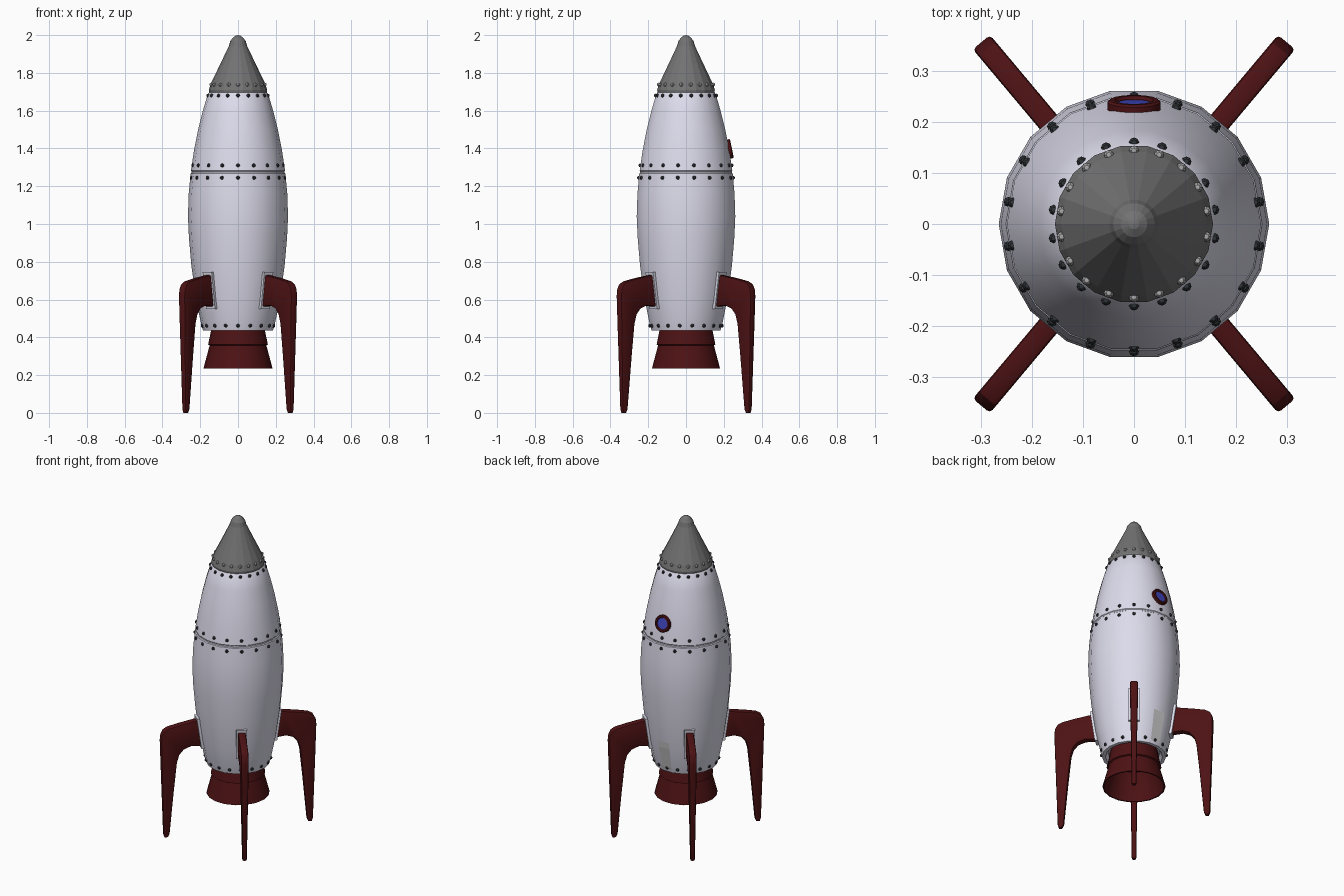
import bpy, bmesh
from math import sin, cos, pi, radians
from mathutils import Matrix, Vector

if "Cube" in bpy.data.objects:
    bpy.data.objects.remove(bpy.data.objects["Cube"])

N = 18                       # sides of the hull
FLAT = cos(pi / N)           # radius factor at a facet centre


def material(name, rgb):
    m = bpy.data.materials.new(name)
    m.diffuse_color = (*rgb, 1)
    m.use_nodes = True
    m.node_tree.nodes["Principled BSDF"].inputs["Base Color"].default_value = m.diffuse_color
    return m


WHITE = material("hull_white", (0.72, 0.71, 0.83))
RED = material("dark_red", (0.075, 0.006, 0.007))
GREY = material("nose_grey", (0.17, 0.17, 0.17))
DARK = material("rivet_dark", (0.03, 0.035, 0.04))
LIGHT = material("rivet_light", (0.4, 0.4, 0.4))
BLUE = material("glass_blue", (0.05, 0.06, 0.5))


def finish(name, bm, mat, smooth=True, matrix=None):
    bmesh.ops.remove_doubles(bm, verts=bm.verts, dist=1e-5)
    bmesh.ops.recalc_face_normals(bm, faces=bm.faces)
    me = bpy.data.meshes.new(name)
    bm.to_mesh(me)
    bm.free()
    ob = bpy.data.objects.new(name, me)
    bpy.context.collection.objects.link(ob)
    if mat:
        me.materials.append(mat)
    if matrix:
        ob.matrix_world = matrix
    if smooth:
        bpy.ops.object.select_all(action='DESELECT')
        ob.select_set(True)
        bpy.context.view_layer.objects.active = ob
        bpy.ops.object.shade_smooth_by_angle(angle=radians(30))
    return ob


def lathe(name, profile, mat, closed=False, **kw):
    """Spin an (r, z) profile around z."""
    bm = bmesh.new()
    rings = [[bm.verts.new((r * cos(2 * pi * i / N), r * sin(2 * pi * i / N), z))
              for i in range(N)] for r, z in profile]
    pairs = list(zip(rings, rings[1:]))
    if closed:
        pairs.append((rings[-1], rings[0]))
    for a, b in pairs:
        for i in range(N):
            j = (i + 1) % N
            bm.faces.new((a[i], a[j], b[j], b[i]))
    return finish(name, bm, mat, **kw)


def slab(name, outline, half, mat, angle, bevel=0):
    """Extrude an (r, z) outline to a thickness given by half(z), turned about z."""
    bm = bmesh.new()
    sides = [[bm.verts.new((r, s * half(z), z)) for r, z in outline] for s in (-1, 1)]
    for side in sides:
        bm.faces.new(side)
    n = len(outline)
    for i in range(n):
        j = (i + 1) % n
        bm.faces.new((sides[0][i], sides[0][j], sides[1][j], sides[1][i]))
    if bevel:
        rim = [e for e in bm.edges if abs(e.verts[0].co.y - e.verts[1].co.y) < 0.01]
        bmesh.ops.recalc_face_normals(bm, faces=bm.faces)
        bmesh.ops.bevel(bm, geom=rim, offset=bevel, segments=2, profile=0.5, affect='EDGES')
    return finish(name, bm, mat, matrix=Matrix.Rotation(radians(angle), 4, 'Z'))


# hull with a seam groove
hull = [(0.185, 0.435), (0.195, 0.47), (0.222, 0.6), (0.247, 0.78), (0.26, 0.93),
        (0.265, 1.04), (0.261, 1.16), (0.251, 1.267), (0.246, 1.271), (0.246, 1.279),
        (0.249, 1.283), (0.233, 1.39), (0.211, 1.5), (0.186, 1.6), (0.159, 1.69)]
lathe("hull", [(0, 0.46), (0.15, 0.46), (0.165, 0.435)] + hull + [(0.15, 1.7), (0, 1.7)], WHITE)


def hull_radius(z):
    for (r0, z0), (r1, z1) in zip(hull, hull[1:]):
        if z0 <= z <= z1:
            return r0 + (r1 - r0) * (z - z0) / (z1 - z0)


# nose cone
lathe("nose_cone", [(0, 1.697), (0.153, 1.697), (0.155, 1.71), (0.143, 1.745), (0.09, 1.855),
                    (0.048, 1.943), (0.041, 1.968), (0.026, 1.988), (0.01, 1.998), (0, 2.0)],
      GREY, smooth=False)

# engine nozzle, hollow from below
lathe("nozzle", [(0, 0.46), (0.14, 0.46), (0.143, 0.435), (0.158, 0.362), (0.15, 0.358),
                 (0.183, 0.235), (0.175, 0.235), (0.14, 0.36), (0.12, 0.4), (0, 0.4)], RED)


# rivet rings, one rivet per facet
def rivets(name, r, z, mat):
    bm = bmesh.new()
    for i in range(N):
        a = 2 * pi * (i + 0.5) / N
        bmesh.ops.create_uvsphere(bm, u_segments=8, v_segments=6, radius=0.01,
                                  matrix=Matrix.Translation((r * cos(a), r * sin(a), z)))
    finish(name, bm, mat)


for tag, z in (("top", 1.68), ("upper_seam", 1.31), ("lower_seam", 1.245), ("bottom", 0.462)):
    rivets(tag + "_rivets", hull_radius(z) * FLAT, z, DARK)
rivets("nose_rivets", 0.146 * FLAT, 1.738, LIGHT)

# four fins with mounting brackets
fin = [(0.21, 0.735), (0.27, 0.726), (0.35, 0.712), (0.42, 0.697), (0.447, 0.682),
       (0.461, 0.655), (0.465, 0.62), (0.461, 0.48), (0.447, 0.02), (0.44, 0.0), (0.42, 0.0),
       (0.411, 0.02), (0.386, 0.3), (0.369, 0.47), (0.355, 0.52), (0.328, 0.552),
       (0.285, 0.568), (0.21, 0.562)]
bracket = [(0.19, 0.55), (0.226, 0.55), (0.254, 0.745), (0.19, 0.745)]
for k, a in enumerate((50, 130, 230, 310), 1):
    slab(f"fin_{k}", fin, lambda z: 0.013 + 0.009 * min(1, z / 0.6), RED, a, 0.008)
    slab(f"fin_bracket_{k}", bracket, lambda z: 0.031, WHITE, a)

# porthole on the back, tilted with the hull
tilt = Matrix.Translation((0, 0.243, 1.4)) @ Matrix.Rotation(radians(-78), 4, 'X')
lathe("porthole_frame", [(0.052, -0.03), (0.052, -0.004), (0.047, 0), (0.038, 0),
                         (0.035, -0.005), (0.035, -0.03)], RED, closed=True, matrix=tilt)
lathe("porthole_glass", [(0, -0.007), (0.036, -0.007), (0.036, -0.02), (0, -0.02)],
      BLUE, matrix=tilt)

# access panel on the lower back facet
bm = bmesh.new()
rows = []
for z in (0.455, 0.47, 0.6, 0.64):
    r = hull_radius(z)
    rows.append([bm.verts.new((s * r * sin(pi / N) * 0.97, r * FLAT + 0.002, z)) for s in (-1, 1)])
for a, b in zip(rows, rows[1:]):
    bm.faces.new((a[1], a[0], b[0], b[1]))
panel = finish("access_panel", bm, None, smooth=False)
if panel.data.polygons[0].normal.y < 0:
    panel.data.flip_normals()
